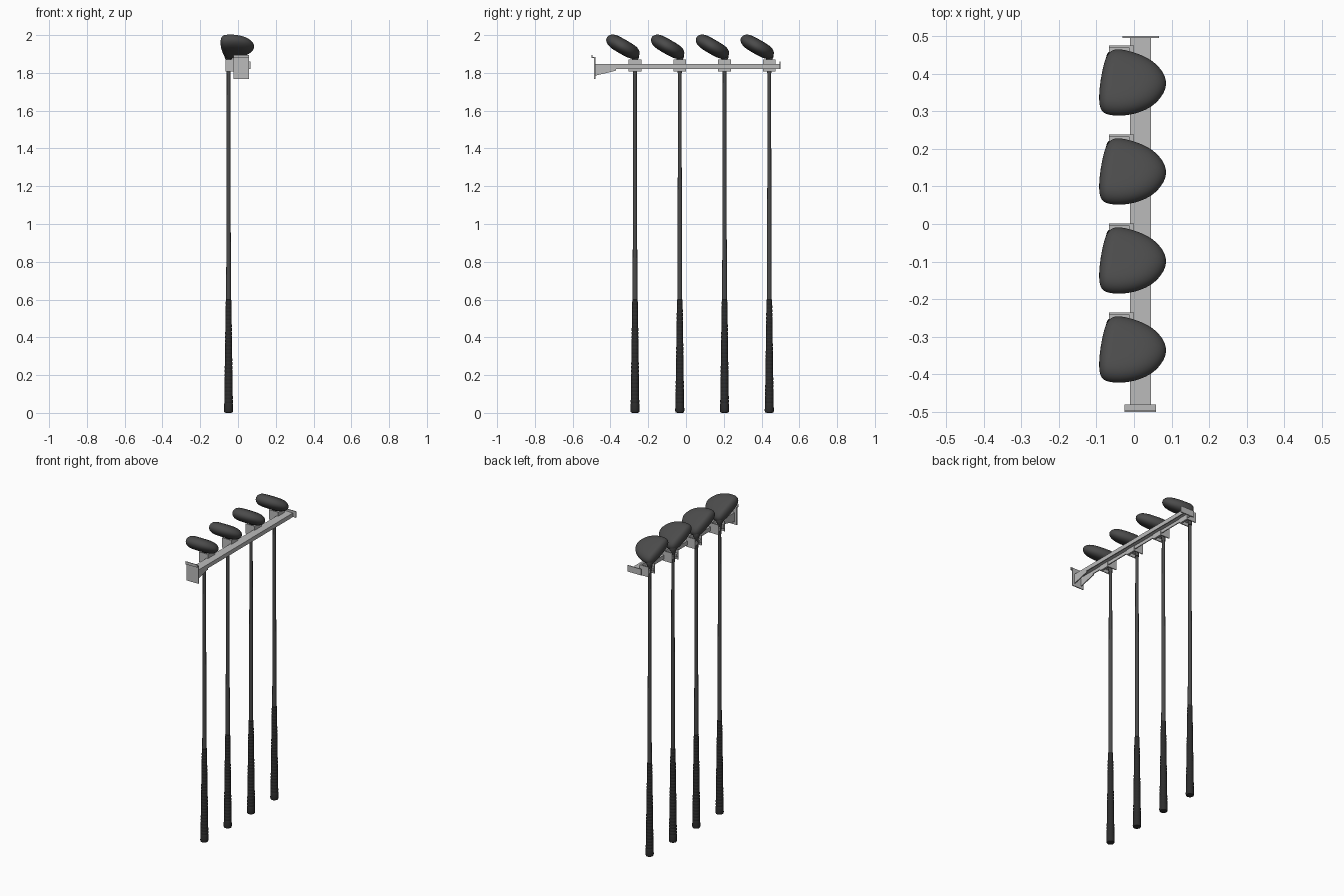
import bpy, bmesh, math
from mathutils import Vector

if "Cube" in bpy.data.objects:
    bpy.data.objects.remove(bpy.data.objects["Cube"])


def mat(name, c):
    m = bpy.data.materials.new(name)
    m.diffuse_color = (c, c, c, 1)
    m.use_nodes = True
    m.node_tree.nodes["Principled BSDF"].inputs["Base Color"].default_value = m.diffuse_color
    return m


STEEL, DARK, BLACK = mat("steel", 0.5), mat("dark_grey", 0.07), mat("black", 0.025)


def finish(bm, name, material, smooth=None):
    bmesh.ops.recalc_face_normals(bm, faces=bm.faces)
    me = bpy.data.meshes.new(name)
    bm.to_mesh(me)
    bm.free()
    me.materials.append(material)
    if smooth:
        me.polygons.foreach_set("use_smooth", [True] * len(me.polygons))
        me.set_sharp_from_angle(angle=math.radians(smooth))
    ob = bpy.data.objects.new(name, me)
    bpy.context.collection.objects.link(ob)
    return ob


def skin(rings, name, material, smooth):
    """Join equal-sized rings of points into a closed capped surface."""
    bm = bmesh.new()
    vs = [[bm.verts.new(p) for p in r] for r in rings]
    n = len(vs[0])
    for a, b in zip(vs, vs[1:]):
        for i in range(n):
            bm.faces.new((a[i], a[(i + 1) % n], b[(i + 1) % n], b[i]))
    bm.faces.new(vs[0])
    bm.faces.new(vs[-1])
    return finish(bm, name, material, smooth)


def lathe(profile, name, material, x, y, n=20):
    rings = [[(x + r * math.cos(math.tau * i / n), y + r * math.sin(math.tau * i / n), z)
              for i in range(n)] for r, z in profile]
    return skin(rings, name, material, 40)


def boxes(name, spans):
    """Several axis-aligned boxes (x0, x1, y0, y1, z0, z1) in one object."""
    bm = bmesh.new()
    for x0, x1, y0, y1, z0, z1 in spans:
        vs = bmesh.ops.create_cube(bm, size=1)["verts"]
        for v in vs:
            v.co = ((x0 + x1) / 2 + v.co.x * (x1 - x0),
                    (y0 + y1) / 2 + v.co.y * (y1 - y0),
                    (z0 + z1) / 2 + v.co.z * (z1 - z0))
    return finish(bm, name, STEEL)


# Display rail: an inverted channel
boxes("rail", [(-0.01, 0.045, -0.485, 0.495, 1.84, 1.846),
               (-0.01, -0.004, -0.485, 0.495, 1.82, 1.84),
               (0.039, 0.045, -0.485, 0.495, 1.82, 1.84)])
boxes("rail_end_plate", [(-0.031, 0.066, 0.495, 0.5, 1.82, 1.86)])
boxes("wall_plate", [(-0.025, 0.059, -0.486, -0.48, 1.768, 1.882)])
boxes("wall_plate_lip", [(-0.025, 0.059, -0.5, -0.48, 1.878, 1.884),
                         (-0.025, 0.059, -0.5, -0.496, 1.878, 1.896)])

# Triangular gussets under the rail
for x in (-0.01, 0.039):
    tri = [(-0.481, 1.822), (-0.37, 1.822), (-0.37, 1.812), (-0.481, 1.785)]
    skin([[(x + d, y, z) for y, z in tri] for d in (0, 0.006)], "gusset", STEEL, None)

# Head outline seen along the sole: x and offset from the shaft towards the toe
OUTLINE = [(-0.07, 0.024), (-0.03, 0.025), (0.03, 0.006), (0.07, -0.022), (0.09, -0.06),
           (0.082, -0.092), (0.053, -0.127), (0.01, -0.146), (-0.03, -0.153),
           (-0.07, -0.151), (-0.093, -0.139), (-0.094, -0.09), (-0.085, -0.03)]
LAYERS = [(0.039, 0.4), (0.035, 0.72), (0.021, 0.94), (0.0, 1.02),
          (-0.019, 0.95), (-0.034, 0.72), (-0.039, 0.38)]
TILT = math.radians(30)
TOE = Vector((0, -math.cos(TILT), math.sin(TILT)))
SOLE = Vector((0, math.sin(TILT), math.cos(TILT)))


def club(y):
    x = -0.05
    # Grip with shallow ridges and a rounded end cap
    prof = [(0.014, 0.0), (0.022, 0.003), (0.0245, 0.012), (0.0235, 0.03)]
    for i in range(28):
        z = 0.035 + i * 0.02
        r = 0.0235 - 0.0085 * z / 0.6
        prof += [(r, z), (r, z + 0.013), (r - 0.001, z + 0.015), (r - 0.001, z + 0.018)]
    prof += [(0.0145, 0.598), (0.011, 0.602)]
    lathe(prof, "grip", BLACK, x, y)
    lathe([(0.0128, 0.59), (0.0105, 1.3), (0.0095, 1.86)], "shaft", DARK, x, y)
    lathe([(0.0115, 1.80), (0.012, 1.85), (0.016, 1.87), (0.022, 1.885), (0.02, 1.9)],
          "hosel", DARK, x, y)
    # Head, sole upwards
    centre = Vector((0, y - 0.0635, 1.938))
    rings = []
    for w, s in LAYERS:
        ring = []
        for px, py in OUTLINE:
            u = -(py + 0.0635) * 1.12
            ring.append(centre + Vector((-0.04 + (px + 0.04) * s, 0, 0)) + TOE * u * s + SOLE * w)
        rings.append(ring)
    head = skin(rings, "club_head", DARK, 180)
    sub = head.modifiers.new("round", "SUBSURF")
    sub.levels = sub.render_levels = 2
    # Fork clip holding the neck
    boxes("club_clip", [(-0.066, -0.008, y + 0.028, y + 0.034, 1.808, 1.872),
                        (-0.066, -0.008, y - 0.034, y - 0.028, 1.808, 1.872),
                        (-0.036, -0.008, y - 0.03, y + 0.03, 1.828, 1.85),
                        (-0.066, -0.036, y - 0.03, y - 0.012, 1.828, 1.85),
                        (-0.066, -0.036, y + 0.012, y + 0.03, 1.828, 1.85),
                        (-0.012, 0.0, y - 0.034, y + 0.034, 1.808, 1.872)])


for y in (-0.27, -0.033, 0.204, 0.441):
    club(y)
